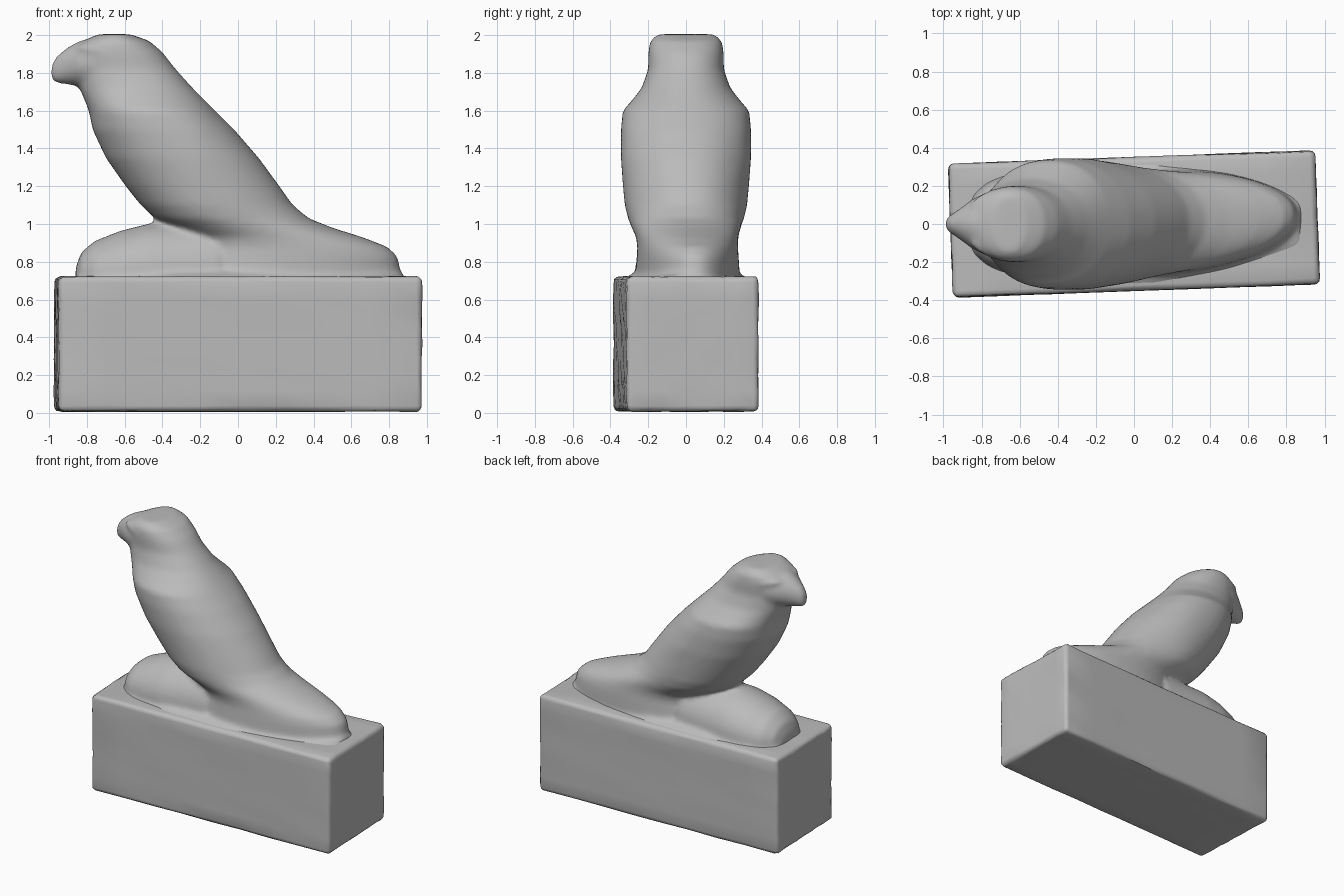
import bpy, bmesh, math, random
from mathutils import Matrix, Vector

random.seed(4)
default = bpy.data.objects.get("Cube")
if default:
    bpy.data.objects.remove(default, do_unlink=True)

stone = bpy.data.materials.new("grey stone")
stone.use_nodes = True
GREY = (0.5, 0.5, 0.5, 1)
stone.diffuse_color = GREY
stone.node_tree.nodes["Principled BSDF"].inputs["Base Color"].default_value = GREY
TURN = Matrix.Rotation(math.radians(2.1), 4, "Z")


def make_object(name, bm):
    bmesh.ops.recalc_face_normals(bm, faces=bm.faces)
    mesh = bpy.data.meshes.new(name)
    bm.to_mesh(mesh)
    bm.free()
    mesh.materials.append(stone)
    obj = bpy.data.objects.new(name, mesh)
    bpy.context.collection.objects.link(obj)
    return obj


def loft(bm, rows, axis, power=2.0, sides=48):
    """Skin superellipse sections: (position, low edge, high edge, half width in y)."""
    rings = []
    for pos, low, high, half in rows:
        ring = []
        for i in range(sides):
            a = math.tau * i / sides
            c, s = math.cos(a), math.sin(a)
            u = (low + high) / 2 + (high - low) / 2 * math.copysign(abs(c) ** (2 / power), c)
            v = half * math.copysign(abs(s) ** (2 / power), s)
            ring.append(bm.verts.new((u, v, pos) if axis == "z" else (pos, v, u)))
        rings.append(ring)
    for lower, upper in zip(rings, rings[1:]):
        for i in range(sides):
            j = (i + 1) % sides
            bm.faces.new((lower[i], lower[j], upper[j], upper[i]))
    bm.faces.new(rings[0])
    bm.faces.new(rings[-1])


# Bird: torso and tail, legs, beak, brows and rough footing fused into one carved form
bird = bmesh.new()
torso = [
    (0.66, -0.3, 0.87, 0.31), (0.76, -0.28, 0.86, 0.31), (0.83, -0.26, 0.845, 0.305),
    (0.88, -0.24, 0.79, 0.3), (0.93, -0.25, 0.66, 0.3), (0.98, -0.34, 0.5, 0.31),
    (1.03, -0.44, 0.375, 0.32), (1.1, -0.515, 0.29, 0.33), (1.2, -0.595, 0.22, 0.335),
    (1.35, -0.7, 0.11, 0.345), (1.5, -0.77, -0.02, 0.345), (1.6, -0.79, -0.12, 0.335),
    (1.65, -0.81, -0.17, 0.29), (1.72, -0.84, -0.24, 0.235), (1.82, -0.86, -0.33, 0.2),
    (1.91, -0.86, -0.4, 0.2), (1.97, -0.82, -0.47, 0.19), (2.005, -0.74, -0.57, 0.15),
]
loft(bird, torso, "z", 2.15)
for v in bird.verts:                      # tail narrows and swings slightly to one side
    v.co.y *= 1 - 0.28 * max(v.co.x + 0.2, 0)
    v.co.y += 0.05 * max(v.co.x, 0)

legs = [
    (-0.86, 0.69, 0.77, 0.08), (-0.83, 0.62, 0.85, 0.16), (-0.76, 0.56, 0.91, 0.22),
    (-0.62, 0.52, 0.965, 0.26), (-0.48, 0.5, 1.0, 0.27), (-0.1, 0.5, 1.02, 0.25),
]
loft(bird, legs, "x")

beak = [
    (-0.99, 1.755, 1.84, 0.03), (-0.96, 1.745, 1.89, 0.05), (-0.91, 1.74, 1.93, 0.085),
    (-0.85, 1.73, 1.965, 0.13), (-0.77, 1.72, 1.985, 0.17), (-0.65, 1.75, 1.99, 0.18),
]
loft(bird, beak, "x")

footing = [
    (-0.86, 0.6, 0.73, 0.2), (-0.7, 0.6, 0.75, 0.29), (-0.35, 0.6, 0.775, 0.34),
    (0.1, 0.6, 0.775, 0.34), (0.5, 0.6, 0.755, 0.28), (0.88, 0.6, 0.735, 0.17),
]
loft(bird, footing, "x")

for side in (-1, 1):
    place = (Matrix.Translation((-0.77, side * 0.135, 1.925))
             @ Matrix.Rotation(side * 0.5, 4, "Z") @ Matrix.Rotation(0.15, 4, "Y"))
    bmesh.ops.create_uvsphere(bird, u_segments=16, v_segments=10, radius=1,
                              matrix=place @ Matrix.Diagonal((0.1, 0.035, 0.025, 1)))

bird_obj = make_object("bird", bird)
remesh = bird_obj.modifiers.new("fuse", "REMESH")
remesh.mode = "VOXEL"
remesh.voxel_size = 0.016
remesh.use_smooth_shade = True
smooth = bird_obj.modifiers.new("soften", "SMOOTH")
smooth.factor = 0.5
smooth.iterations = 12

# Plinth: worn block, turned a little
block = bmesh.new()
bmesh.ops.create_cube(block, size=1, matrix=Matrix.Diagonal((1.925, 0.7, 0.715, 1)))
bmesh.ops.bevel(block, geom=block.edges[:], offset=0.03, segments=3, profile=0.5,
                affect="EDGES")
bmesh.ops.subdivide_edges(block, edges=[e for e in block.edges if e.calc_length() > 0.2],
                          cuts=7, use_grid_fill=True)
for v in block.verts:
    v.co += Vector([random.uniform(-1, 1) for _ in range(3)]) * 0.003
bmesh.ops.transform(block, verts=block.verts,
                    matrix=Matrix.Translation((0, 0, 0.365)) @ TURN)
plinth = make_object("plinth", block)

bpy.ops.object.select_all(action="DESELECT")
plinth.select_set(True)
bpy.context.view_layer.objects.active = plinth
bpy.ops.object.shade_smooth_by_angle(angle=math.radians(50))
